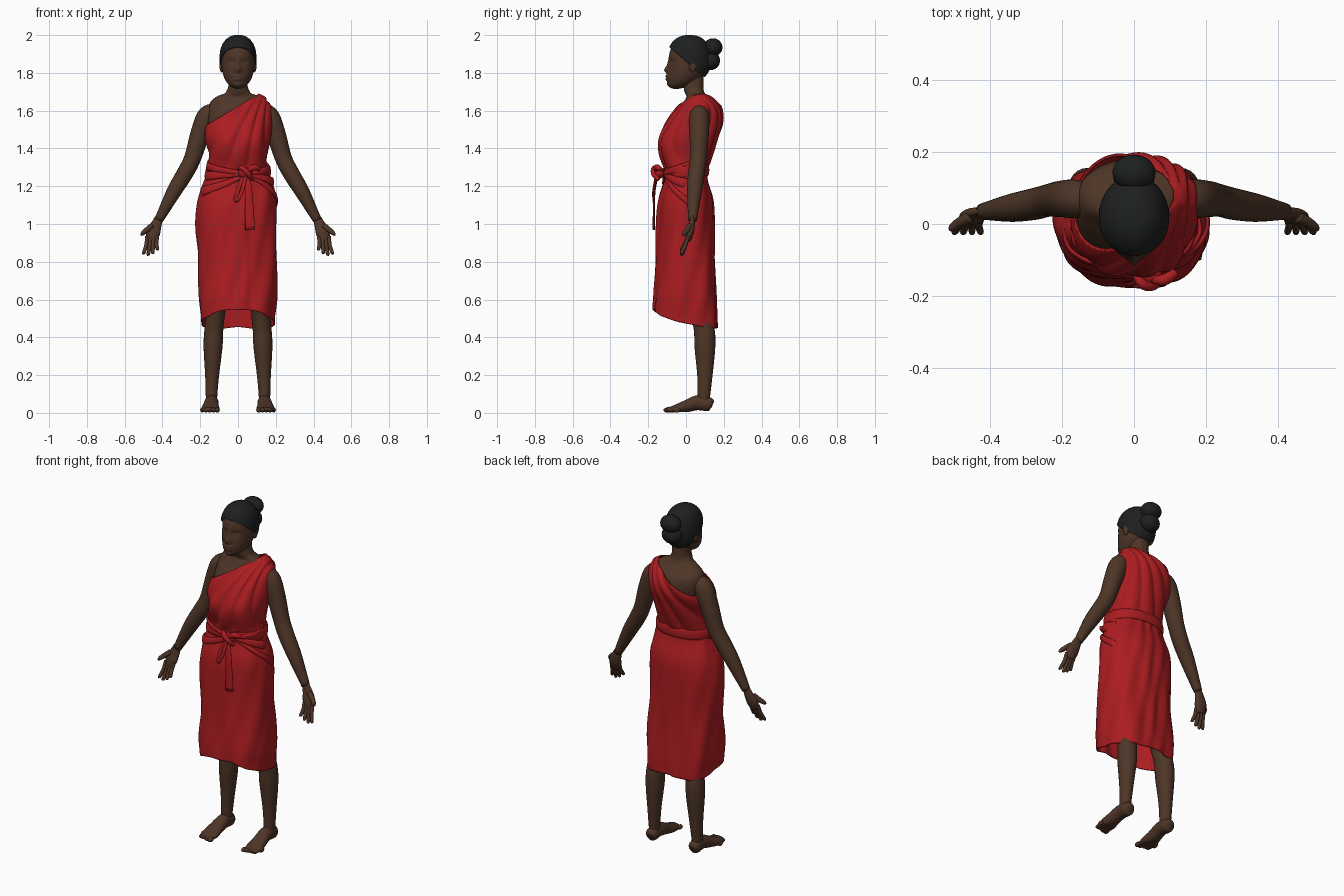
import bpy, bmesh, math
from math import sin, cos, exp, pi, radians, sqrt
from mathutils import Vector

cube = bpy.data.objects.get("Cube")
if cube:
    bpy.data.objects.remove(cube, do_unlink=True)


def material(name, *colour):
    mat = bpy.data.materials.new(name)
    mat.use_nodes = True
    mat.diffuse_color = (*colour, 1)
    mat.node_tree.nodes["Principled BSDF"].inputs["Base Color"].default_value = (*colour, 1)
    return mat


SKIN = material("brown skin", .075, .036, .02)
RED = material("red cloth", .41, .012, .015)
HAIR = material("black hair", .013, .014, .014)


def bell(value, centre, spread):
    return exp(-((value - centre) / spread) ** 2)


def ramp(value, start, end):
    t = max(0, min(1, (value - start) / (end - start)))
    return t * t * (3 - 2 * t)


def bump(p, x, z, spread_x, spread_z):
    return bell(p.x, x, spread_x) * bell(p.z, z, spread_z)


def finish(name, bm, mat, mirror=False, thickness=0):
    mesh = bpy.data.meshes.new(name)
    bm.to_mesh(mesh)
    bm.free()
    mesh.materials.append(mat)
    mesh.shade_smooth()
    part = bpy.data.objects.new(name, mesh)
    bpy.context.collection.objects.link(part)
    if thickness:
        part.modifiers.new("thickness", "SOLIDIFY").thickness = thickness
    if mirror:
        part.modifiers.new("mirror", "MIRROR")


def superellipse(angle, power):
    c, s = cos(angle), sin(angle)
    k = (abs(c) ** power + abs(s) ** power) ** (-1 / power)
    return c * k, s * k


def oval(z):
    return 2


def loft(name, rings, mat, sides=24, level=False, radial=False, power=oval, caps=True,
         shape=None, cut=None, mirror=False, thickness=0):
    """Skin rings of (x, y, z, first radius, second radius)."""
    bm = bmesh.new()
    centres = [Vector(ring[:3]) for ring in rings]
    loops = []
    for i, (centre, ring) in enumerate(zip(centres, rings)):
        axis = Vector((0, 0, 1))
        if not level:
            axis = (centres[min(i + 1, len(rings) - 1)] - centres[max(i - 1, 0)]).normalized()
        u = Vector((centre.x, centre.y, 0)) if radial else Vector((1, 0, 0))
        u = (u - axis * u.dot(axis)).normalized()
        v = axis.cross(u)
        loop = []
        for j in range(sides):
            c, s = superellipse(2 * pi * j / sides, power(centre.z))
            point = centre + u * c * ring[3] + v * s * ring[4]
            loop.append(bm.verts.new(shape(point) if shape else point))
        loops.append(loop)
    for low, high in zip(loops, loops[1:]):
        for j in range(sides):
            bm.faces.new((low[j - 1], low[j], high[j], high[j - 1]))
    if caps:
        bm.faces.new(loops[0][::-1])
        bm.faces.new(loops[-1])
    if cut:
        bmesh.ops.bisect_plane(bm, geom=bm.verts[:] + bm.edges[:] + bm.faces[:],
                               plane_co=cut[0], plane_no=cut[1], clear_outer=True)
    bmesh.ops.recalc_face_normals(bm, faces=bm.faces)
    finish(name, bm, mat, mirror, thickness)


def tube(name, points, mat, ratio=1, steps=6, **options):
    """Loft a smooth path of (x, y, z, radius); ratio flattens the section."""
    rings = []
    last = len(points) - 1
    for i in range(last * steps + 1):
        k = min(i // steps, last - 1)
        t = i / steps - k
        a, b, c, d = (points[max(0, min(last, k + n))] for n in (-1, 0, 1, 2))
        x, y, z, r = (q + t / 2 * (r - p + t * (2 * p - 5 * q + 4 * r - s + t * (3 * (q - r) + s - p)))
                      for p, q, r, s in zip(a, b, c, d))
        rings.append((x, y, z, r, r * ratio))
    loft(name, rings, mat, **options)


def ball(name, place, size, mat, mirror=False):
    bm = bmesh.new()
    bmesh.ops.create_uvsphere(bm, u_segments=28, v_segments=18, radius=1)
    for vert in bm.verts:
        vert.co = [p + c * s for p, c, s in zip(place, vert.co, size)]
    finish(name, bm, mat, mirror)


# Figure rules: half width, half depth, squareness and centre line at each height
HEM, TOP = .45, 1.698


def half_width(z):
    shoulder = max(0, (z - 1.55) / .15)
    body = .205 - .03 * ramp(z, 1.1, 1.35) - .02 * bell(z, 1.32, .12) - .012 * bell(z, HEM, .1)
    return (body + .008 * bell(z, 1, .15)) * sqrt(max(0, 1 - shoulder ** 4))


def half_depth(z):
    shoulder = max(0, (z - 1.5) / .2)
    body = .15 - .04 * bell(z, 1.26, .1) + .015 * bell(z, HEM, .2)
    return body * max(0, 1 - shoulder ** 2) ** .6


def squareness(z):
    return 2.2 + ramp(z, .95, .5)


def centre_x(z):
    return .03 * ramp(z, 1.65, 1.7) - .01 * bell(z, 1, .15)


def centre_y(z):
    return .08 * ramp(z, 1.35, 1.7)


# Torso and neck
INSET = .014
torso = []
for i in range(71):
    z = 1.25 + i * .008
    torso.append((0, centre_y(z) - .04 * ramp(z, 1.62, 1.72), z,
                  max(half_width(z) - INSET, .05 + .02 * bell(z, 1.68, .03)),
                  max(half_depth(z) - INSET, .052)))
loft("torso", torso, SKIN, sides=48, level=True, power=squareness)


# Head with sculpted face
def head_rings(grow):
    rings = []
    for i in range(1, 80):
        q = -cos(pi * i / 80)
        size = sqrt(1 - abs(q) ** 2.4)
        z = 1.87 + q * ((.12 if q > 0 else .155) + grow)
        rings.append((0, .018 - .07 * min(q, 0) ** 2, z, .088 * size + grow, .108 * size + grow))
    return rings


def face(p):
    if p.y < 0:
        nose = .019 * bump(p, 0, 1.815, .015, .018) + .008 * bump(p, 0, 1.845, .012, .03)
        lips = .01 * bump(p, 0, 1.782, .026, .008) + .01 * bump(p, 0, 1.766, .023, .008)
        chin = .006 * bump(p, 0, 1.735, .025, .014)
        side = abs(p.x)
        eyes = .004 * bell(side, .035, .014) * bell(p.z, 1.855, .007)
        sockets = .01 * bell(side, .035, .02) * bell(p.z, 1.858, .013)
        p.y += (sockets - nose - lips - chin - eyes) * min(1, -p.y / .05)
    return p


loft("head", head_rings(0), SKIN, sides=96, level=True, shape=face)
ball("ears", (.086, .035, 1.835), (.012, .02, .032), SKIN, mirror=True)

# Swept-back hair and double bun
loft("hair_cap", head_rings(.01), HAIR, sides=64, level=True,
     cut=((0, -.075, 1.925), (0, -.65, -.76)), thickness=.008)
ball("upper_bun", (0, .143, 1.935), (.06, .05, .048), HAIR)
ball("lower_bun", (0, .132, 1.865), (.058, .048, .05), HAIR)

# Arms and hands
tube("arms", [(.1, .07, 1.6, .035), (.16, .07, 1.575, .053), (.2, .07, 1.48, .051), (.24, .065, 1.35, .045),
              (.28, .055, 1.27, .044), (.34, .045, 1.17, .039), (.42, .035, 1.02, .023)], SKIN, mirror=True)
tube("palms", [(.415, .035, 1.04, .02), (.435, .03, .99, .03), (.45, .02, .95, .037), (.455, .01, .91, .025)],
     SKIN, ratio=.55, mirror=True)
for i, length in enumerate((.055, .073, .082, .075)):
    root = .427 + .018 * i
    end = root + .006 * i
    tube(f"finger_{i + 1}", [(root, .012, .935, .01), (root + .005, -.004, .925 - length / 2, .0105),
                             (end, -.022, .922 - length, .009), (end, -.025, .915 - length, .003)],
         SKIN, sides=12, mirror=True)
tube("thumbs", [(.455, .02, .99, .016), (.485, .005, .967, .014), (.505, -.01, .95, .011), (.512, -.016, .94, .004)],
     SKIN, sides=12, mirror=True)

# Legs and bare feet
tube("legs", [(.14, .09, .03, .028), (.14, .095, .1, .031), (.137, .1, .2, .037), (.132, .1, .35, .05),
              (.127, .095, .45, .05), (.11, .06, .6, .05)], SKIN, ratio=1.1, level=True, mirror=True)


def instep(p):
    p.z = max(.004, p.z * (.35 + .65 * ramp(p.y, -.1, .08)))
    return p


tube("feet", [(.14, .14, .04, .015), (.14, .125, .045, .033), (.14, .06, .055, .037), (.144, 0, .05, .042),
              (.146, -.05, .045, .049), (.147, -.1, .04, .04)], SKIN, sides=32, ratio=1.1,
     shape=instep, mirror=True)
for i in range(5):
    ball(f"toe_{i + 1}", (.11 + .02 * i, -.098 + .003 * i * i, .015), (.014 - .001 * i, .021, .013), SKIN, mirror=True)


# One-shoulder draped dress
def drape(p):
    outward = Vector((p.x, p.y - .02, 0)).normalized()
    angle = math.atan2(outward.y, outward.x)
    if p.z > 1.27:
        # Pleats fan out from the covered shoulder
        fan = math.atan2(1.78 - p.z, .17 - p.x)
        fade = ramp(p.z, 1.27, 1.33) * ramp(p.z, 1.72, 1.64)
        p += outward * fade * .013 * (abs(sin(fan * 15 + p.z * 4)) - .5)
        if p.y < 0:
            p.y -= .014 * bell(abs(p.x), .08, .06) * bell(p.z, 1.45, .06)
    else:
        low = min(1, (1.27 - p.z) * 2)
        p += outward * (.003 * low * sin(7 * angle + 5 * p.z) + .003 * sin(11 * angle - 14 * p.z))
        if p.y < 0:
            # Overlapping front panel
            p.y -= .012 * low * bell(p.x, 0, .13) / (1 + exp((p.x - .055) * 160))
        # Hem arches up at the front
        lift = max(0, min(1, (.09 - p.y) / .24)) * (1 - .35 * min(1, abs(p.x) / .15) ** 2)
        p.z += (.1 * lift + .004 * sin(5 * angle)) * max(0, .8 - p.z) / (.8 - HEM)
    return p


heights = [HEM + (TOP - HEM) * i / 140 for i in range(141)]
loft("draped_dress", [(centre_x(z), centre_y(z), z, half_width(z), half_depth(z)) for z in heights],
     RED, sides=160, level=True, power=squareness, caps=False, shape=drape,
     cut=((.08, 0, 1.672), (-.6, 0, 1)), thickness=.006)


# Flat sash bands wrapped on the dress, starting at the knot and tucked in at the end
def band(name, end_angle, end_height, end_width, offset, start_width=.01, sag=0):
    rings = []
    for i in range(61):
        t = i / 60
        z = 1.265 + (end_height - 1.265) * t - sag * sin(pi * t)
        c, s = superellipse(radians(-75 + (end_angle + 75) * t), squareness(z))
        lift = offset - .018 * ramp(t, .6, 1)
        rings.append((centre_x(z) + c * (half_width(z) + lift), centre_y(z) + s * (half_depth(z) + lift), z,
                      .007, start_width + (end_width - start_width) * t))
    loft(name, rings, RED, sides=16, radial=True)


band("waist_sash", 285, 1.265, .03, .004, start_width=.03, sag=-.02)
band("sash_upper_right", -195, 1.325, .026, .012)
band("sash_middle_right", -190, 1.25, .032, .01)
band("sash_lower_right", -185, 1.16, .032, .006, sag=.02)
band("sash_upper_left", 10, 1.305, .028, .01)
band("sash_lower_left", 20, 1.2, .032, .007)
band("wrap_edge_left", 50, 1.02, .02, .003, sag=-.01)

# Knot, loop and hanging tail
ball("knot_core", (.04, -.143, 1.27), (.038, .028, .03), RED)
tube("knot_wrap", [(.005, -.14, 1.295, .01), (.025, -.168, 1.295, .014), (.055, -.17, 1.265, .014),
                   (.075, -.145, 1.235, .01)], RED)
tube("knot_ear", [(.05, -.155, 1.28, .01), (.085, -.155, 1.3, .016), (.115, -.135, 1.29, .012)], RED, radial=True)
tube("tie_tail", [(.04, -.15, 1.26, .014), (.055, -.168, 1.18, .019), (.064, -.17, .97, .026)], RED, ratio=.25)
tube("tie_loop", [(.03, -.15, 1.26, .01), (0, -.166, 1.18, .011), (-.01, -.17, 1.12, .01), (.02, -.174, 1.17, .01),
                  (.04, -.16, 1.255, .01)], RED, ratio=.5)
